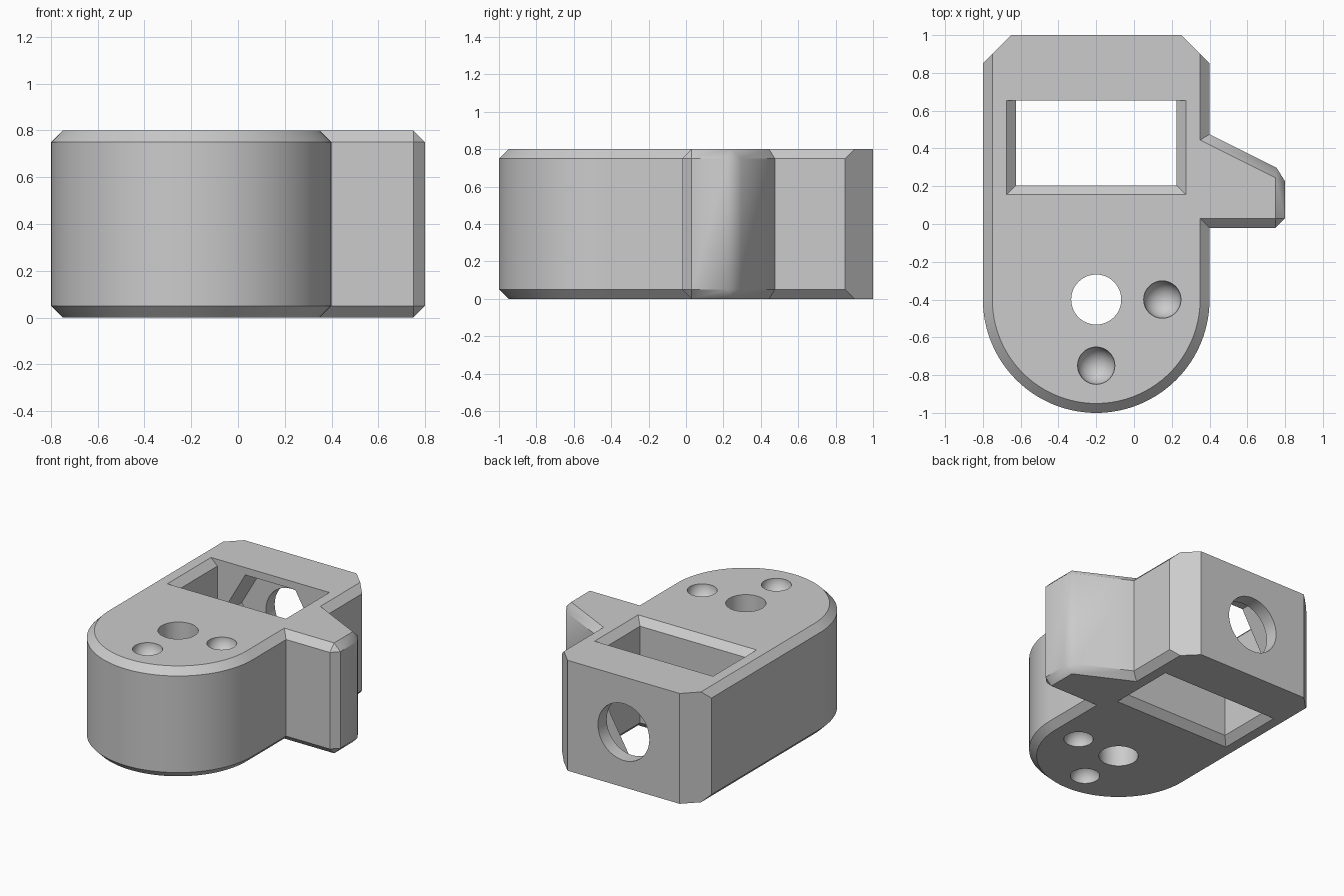
import bpy, bmesh, math
from mathutils import Matrix

if "Cube" in bpy.data.objects:
    bpy.data.objects.remove(bpy.data.objects["Cube"])

BEVEL = 0.05
CX = -0.2            # centre line of the main body


def loft(name, loops):
    """Closed solid through a stack of equal-length loops of 3D points."""
    bm = bmesh.new()
    rings = [[bm.verts.new(p) for p in loop] for loop in loops]
    n = len(rings[0])
    for a, b in zip(rings, rings[1:]):
        for i in range(n):
            j = (i + 1) % n
            bm.faces.new((a[i], a[j], b[j], b[i]))
    bm.faces.new(rings[0][::-1])
    bm.faces.new(rings[-1])
    bmesh.ops.recalc_face_normals(bm, faces=bm.faces)
    return bm


def to_object(name, bm):
    mesh = bpy.data.meshes.new(name)
    bm.to_mesh(mesh)
    bm.free()
    obj = bpy.data.objects.new(name, mesh)
    bpy.context.collection.objects.link(obj)
    return obj


def ring(radius, sides):
    return [(radius * math.cos(2 * math.pi * i / sides),
             radius * math.sin(2 * math.pi * i / sides)) for i in range(sides)]


def bore_y(name, radius, sides, y0, y1):
    """Bore along y through the middle of the back wall."""
    pts = ring(radius, sides)
    return to_object(name, loft(name, [[(CX + u, y, 0.4 + w) for u, w in pts]
                                       for y in (y0, y1)]))


# Housing outline: rounded front, side lug, clipped back corners
arc = [(CX + 0.6 * math.cos(a), -0.4 + 0.6 * math.sin(a))
       for a in (math.pi + math.pi * i / 64 for i in range(65))]
outline = arc + [(0.4, -0.02), (0.8, -0.02), (0.8, 0.275), (0.4, 0.475),
                 (0.4, 0.85), (0.25, 1.0), (-0.65, 1.0), (-0.8, 0.85)]
bm = loft("housing", [[(x, y, z) for x, y in outline] for z in (0.0, 0.8)])

# Chamfer the rims (not the back) and the outer corners of the lug
edges = []
for e in bm.edges:
    a, b = (v.co for v in e.verts)
    if abs(a.z - b.z) < 1e-4:
        if min(a.y, b.y) < 0.849 or (a.y + b.y) / 2 < 0.84:
            edges.append(e)
    elif a.x > 0.79:
        edges.append(e)
bmesh.ops.bevel(bm, geom=edges, offset=BEVEL, offset_type='OFFSET', segments=1,
                profile=0.5, affect='EDGES', clamp_overlap=False)
bmesh.ops.recalc_face_normals(bm, faces=bm.faces)
housing = to_object("housing", bm)

# Rectangular window, flared on three sides at the top and bottom
cutters = []
loops = []
for z, g in ((-0.01, 0.06), (0.05, 0), (0.75, 0), (0.81, 0.06)):
    x0, x1, y0, y1 = -0.625 - g, 0.225 + g, 0.205 - g, 0.655
    loops.append([(x0, y0, z), (x1, y0, z), (x1, y1, z), (x0, y1, z)])
cutters.append(to_object("window_cutter", loft("window_cutter", loops)))

# Hexagonal recess behind the window and round bore through the back wall
cutters.append(bore_y("hex_cutter", 0.4, 6, 0.6, 0.9))
cutters.append(bore_y("bore_cutter", 0.206, 48, 0.8, 1.1))

# Vertical through hole
hole = ring(0.1325, 48)
cutters.append(to_object("hole_cutter", loft("hole_cutter", [
    [(CX + u, -0.4 + v, z) for u, v in hole] for z in (-0.1, 0.9)])))

# Round dimples on the top and bottom
for x, y in ((0.15, -0.4), (CX, -0.75)):
    for z in (0.0, 0.8):
        bm = bmesh.new()
        bmesh.ops.create_uvsphere(bm, u_segments=32, v_segments=25, radius=0.099,
                                  matrix=Matrix.Translation((x, y, z)))
        cutters.append(to_object("dimple_cutter", bm))

# Cut everything out of the housing
bpy.context.view_layer.objects.active = housing
housing.select_set(True)
for c in cutters:
    c.hide_render = True
    mod = housing.modifiers.new(c.name, 'BOOLEAN')
    mod.operation = 'DIFFERENCE'
    mod.solver = 'EXACT'
    mod.object = c
    bpy.ops.object.modifier_apply(modifier=mod.name)
    bpy.data.objects.remove(c)

bpy.ops.object.shade_smooth_by_angle(angle=math.radians(35))

grey = bpy.data.materials.new("plain grey")
grey.diffuse_color = (0.6, 0.6, 0.6, 1)
grey.use_nodes = True
grey.node_tree.nodes["Principled BSDF"].inputs["Base Color"].default_value = grey.diffuse_color
housing.data.materials.clear()
housing.data.materials.append(grey)
for p in housing.data.polygons:
    p.material_index = 0
